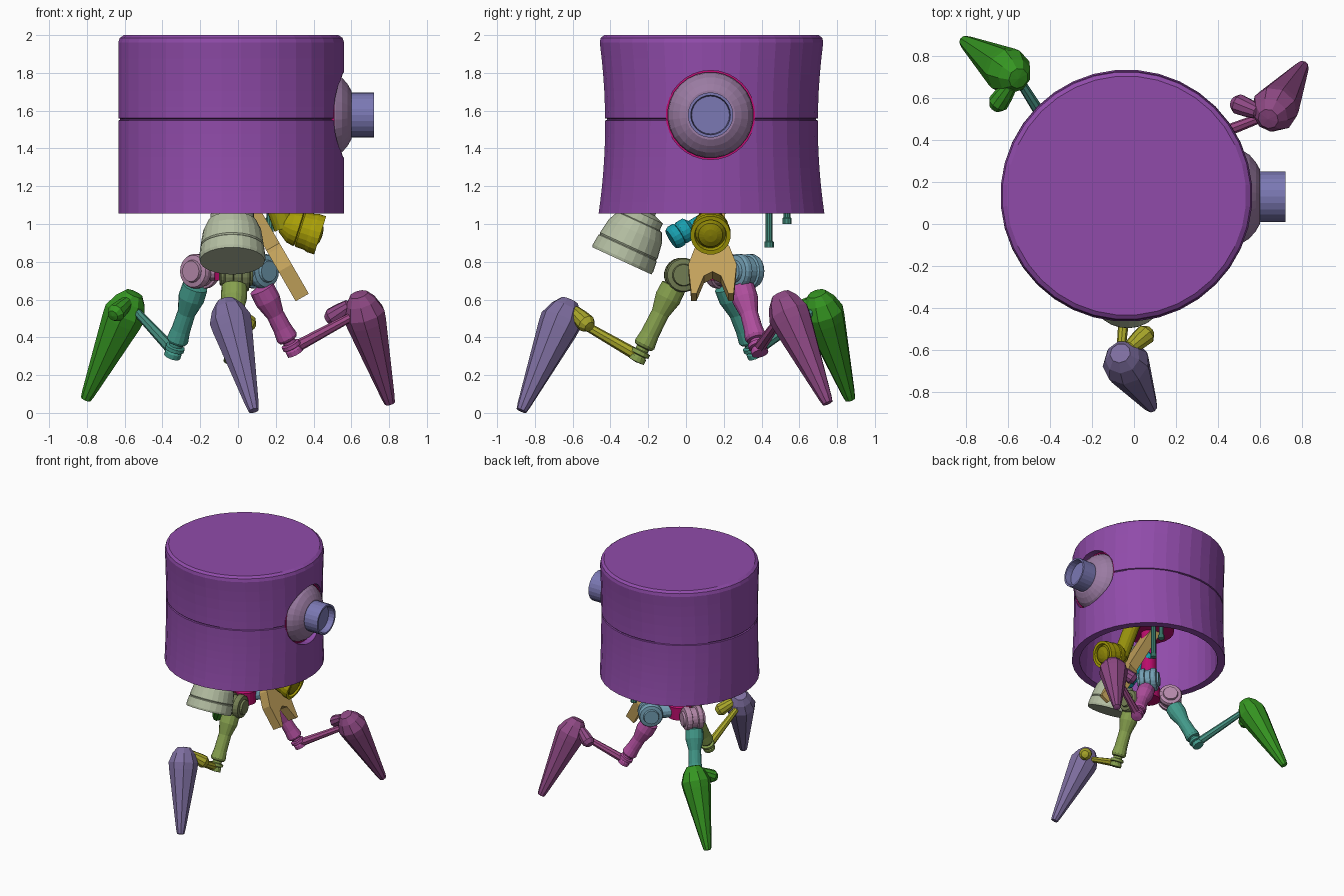
import bpy, bmesh
from math import sin, cos, pi
from mathutils import Vector

if "Cube" in bpy.data.objects:
    bpy.data.objects.remove(bpy.data.objects["Cube"])

CX, CY = -0.036, 0.135      # body axis


def finish(name, bm, color):
    bmesh.ops.remove_doubles(bm, verts=bm.verts, dist=1e-5)
    bmesh.ops.recalc_face_normals(bm, faces=bm.faces)
    me = bpy.data.meshes.new(name)
    bm.to_mesh(me)
    bm.free()
    ob = bpy.data.objects.new(name, me)
    bpy.context.collection.objects.link(ob)
    if color:
        mat = bpy.data.materials.new(name)
        mat.diffuse_color = (*[c ** 2.2 for c in color], 1)
        mat.use_nodes = True
        mat.node_tree.nodes["Principled BSDF"].inputs["Base Color"].default_value = mat.diffuse_color
        me.materials.append(mat)
    return ob


def lathe(name, profile, origin, axis, color, seg=20, closed=False):
    """Revolve (radius, distance along axis) points about an axis."""
    o, a = Vector(origin), Vector(axis).normalized()
    u = a.orthogonal().normalized()
    v = a.cross(u)
    bm = bmesh.new()
    rows = [[bm.verts.new(o + a * t + (u * cos(k) + v * sin(k)) * max(r, 1e-7))
             for k in (2 * pi * i / seg for i in range(seg))] for r, t in profile]
    pairs = list(zip(rows, rows[1:])) + ([(rows[-1], rows[0])] if closed else [])
    for p, q in pairs:
        for i in range(seg):
            j = (i + 1) % seg
            bm.faces.new((p[i], p[j], q[j], q[i]))
    return finish(name, bm, color)


def rod(name, a, b, r0, r1, color, seg=12):
    d = Vector(b) - Vector(a)
    L = d.length
    return lathe(name, [(0, 0), (r0, 0), (r1, L), (0, L)], a, d, color, seg)


# Hollow body shell, pinched front to back, with a seam groove
PURPLE = (.56, .30, .66)
outer = [(.60, 1.055 + .0602 * i) for i in range(9)]
outer = [p for p in outer if p[1] < 1.54]
outer += [(.60, 1.548), (.59, 1.551), (.59, 1.557), (.60, 1.56)]
outer += [(.60, 1.62 + .085 * i) for i in range(5)] + [(.592, 1.985), (.57, 2.0), (0, 2.0)]
inner = [(0, 1.93), (.54, 1.93)] + [(.54, 1.8 - .124 * i) for i in range(6)] + [(.54, 1.055), (.60, 1.055)]
body = lathe("body_shell", outer + inner, (CX, CY, 0), (0, 0, 1), PURPLE, 36)
for v in body.data.vertices:
    f = 1 - .058 * max(0, 1 - ((v.co.z - 1.53) / .475) ** 2)
    v.co.y = CY + (v.co.y - CY) * f

# Round opening for the eye
EYE = (0, .13, 1.577)
cutter = lathe("eye_cutter", [(0, .3), (.236, .3), (.236, .9), (0, .9)], EYE, (1, 0, 0), None, 32)
cutter.hide_render = True
mod = body.modifiers.new("eye_hole", 'BOOLEAN')
mod.operation, mod.object, mod.solver = 'DIFFERENCE', cutter, 'EXACT'
bpy.context.view_layer.objects.active = body
bpy.ops.object.modifier_apply(modifier=mod.name)
bpy.data.objects.remove(cutter)

# Eye: domed socket, lens tube and trim ring
lathe("eye_socket", [(0, .32), (.14, .32), (.22, .40), (.228, .48), (.222, .515), (.20, .55),
                     (.165, .58), (.13, .60), (0, .60)], EYE, (1, 0, 0), (.60, .48, .63), 28)
lathe("eye_tube", [(0, .58), (.12, .58), (.12, .72), (.105, .72), (.10, .67), (0, .67)],
      EYE, (1, 0, 0), (.48, .47, .70), 24)
lathe("eye_trim_ring", [(.227, .48), (.238, .48), (.238, .51), (.227, .51)], EYE, (1, 0, 0),
      (.75, .08, .45), 28, True)
rod("eye_mount", (CX, .13, 1.577), (.34, .13, 1.577), .07, .09, (.75, .08, .45))

# Inner column and hubs
lathe("core_column", [(0, .70), (.09, .70), (.09, .80), (.06, .83), (.06, 1.3), (.2, 1.32),
                      (.2, 1.4), (.08, 1.42), (.08, 1.94)], (CX, CY, 0), (0, 0, 1), (.72, .08, .42), 20)

# Front bell nozzle
lathe("bell_nozzle", [(0, 0), (.172, 0), (.176, .015), (.170, .075), (.163, .08), (.168, .088),
                      (.155, .17), (.13, .225), (.115, .23), (.115, .27), (.06, .29), (.06, .55), (0, .55)],
      (-.03, -.34, .805), (0, .42, .91), (.70, .74, .63), 24)

# Side lamp cup and its neck
lathe("lamp_cup", [(0, .22), (.05, .215), (.09, .16), (.098, .12), (.088, .115), (.098, .108), (.10, .06),
                   (.107, .04), (.107, 0), (.085, 0), (.08, .03), (0, .03)],
      (.435, .13, .94), (-.95, 0, .3), (.66, .62, .06), 20)
lathe("lamp_lens", [(.08, .03), (.065, .005), (.035, -.008), (0, -.012)],
      (.435, .13, .94), (-.95, 0, .3), (.55, .52, .06), 20)
rod("lamp_neck", (.25, .13, .98), (.12, .13, 1.33), .06, .06, (.60, .58, .08), 16)

# Flat wrench arm
half = [(-.15, .06), (.37, .068), (.39, .09), (.50, .128), (.68, .112), (.68, .085), (.57, .045), (.545, 0)]
outline = half[:-1] + [half[-1]] + [(s, -w) for s, w in half[-2::-1]]
bm = bmesh.new()
base, along, across = Vector((0, .14, 1.2)), Vector((.5, 0, -.866)), Vector((.866, 0, .5))
face = bm.faces.new([bm.verts.new(base + along * s + Vector((0, w, 0)) - across * .04) for s, w in outline])
ext = bmesh.ops.extrude_face_region(bm, geom=[face])
bmesh.ops.translate(bm, vec=across * .08, verts=[g for g in ext["geom"] if isinstance(g, bmesh.types.BMVert)])
finish("wrench_arm", bm, (.76, .63, .36))

# Rear probe rods
TEAL = (.28, .56, .50)
for i, (y, z) in enumerate(((.44, .875), (.535, 1.0))):
    lathe(f"probe_rod_{i}", [(0, 0), (.025, 0), (.025, .03), (.019, .035), (.019, 1.33 - z), (0, 1.33 - z)],
          (.17, y, z), (0, 0, 1), TEAL, 10)
rod("probe_crossbar", (CX, CY, 1.34), (.17, .56, 1.34), .03, .03, TEAL)

# Small tilted canister beside the column
lathe("canister", [(0, 0), (.055, 0), (.065, .02), (.065, .05), (.055, .055), (.062, .065), (.062, .11),
                   (.035, .13), (.035, .32), (0, .32)],
      (.03, -.08, .92), (-.15, .75, .45), (.12, .62, .68), 16)

# Legs: joint, thigh, shin, ankle knob, foot
legs = {
    "front": dict(joint=(-.01, -.02, .73), hip=(-.02, -.07, .66), knee=(-.03, -.25, .30),
                  ankle=(-.06, -.58, .49), knob=(.045, -.535, .48), top=(-.06, -.625, .57), tip=(.08, -.865, .025),
                  axis=(1, .1, 0), colors=((.45, .49, .33), (.52, .62, .31), (.66, .65, .18), (.49, .43, .62))),
    "right": dict(joint=(.11, .31, .75), hip=(.13, .30, .65), knee=(.29, .385, .34),
                  ankle=(.64, .52, .53), knob=(.51, .565, .515), top=(.645, .51, .605), tip=(.80, .745, .065),
                  axis=(-.65, .75, 0), colors=((.45, .62, .70), (.68, .31, .61), (.62, .30, .53), (.55, .29, .51))),
    "left": dict(joint=(-.20, .20, .75), hip=(-.23, .22, .66), knee=(-.34, .36, .325),
                 ankle=(-.55, .69, .55), knob=(-.64, .585, .535), top=(-.56, .70, .61), tip=(-.80, .865, .085),
                 axis=(.6, .8, 0), colors=((.70, .53, .66), (.27, .60, .54), (.28, .56, .50), (.22, .58, .15))),
}
for side, g in legs.items():
    cj, ct, cs, cf = g["colors"]
    lathe(f"{side}_hip_joint", [(0, -.085), (.055, -.085), (.06, -.07), (.085, -.065), (.092, -.05), (.092, -.025),
                                (.08, -.02), (.08, .02), (.092, .025), (.092, .05), (.085, .065), (.06, .07),
                                (.055, .085), (0, .085)], g["joint"], g["axis"], cj, 20)
    rod(f"{side}_hip_link", (CX, CY, .75), g["joint"], .05, .05, cj)
    hip, knee = Vector(g["hip"]), Vector(g["knee"])
    L = (knee - hip).length
    lathe(f"{side}_thigh", [(0, -.03), (.068, -.01), (.07, .06), (.048, .15), (.05, L - .13), (.058, L - .07),
                            (.05, L - .055), (.035, L - .05), (.035, L - .035), (.052, L - .03), (.052, L - .01),
                            (.038, L - .005), (.045, L + .005), (.045, L + .03), (0, L + .035)],
          hip, knee - hip, ct, 14)
    rod(f"{side}_shin", knee, g["ankle"], .032, .022, cs, 8)
    knob = Vector(g["knob"])
    inward = (Vector(g["top"]) - knob).normalized()
    kc = cs if side == "front" else cf
    lathe(f"{side}_ankle_knob", [(0, -.05), (.03, -.045), (.05, -.015), (.045, .04), (.035, .10), (0, .12)],
          knob, inward, kc, 10)
    top, tip = Vector(g["top"]), Vector(g["tip"])
    F = (tip - top).length
    lathe(f"{side}_foot", [(0, -.03), (.05, -.025), (.085, .02), (.113, .09), (.108, .14),
                           (.036, F - .02), (.028, F + .015), (0, F + .02)], top, tip - top, cf, 9)
